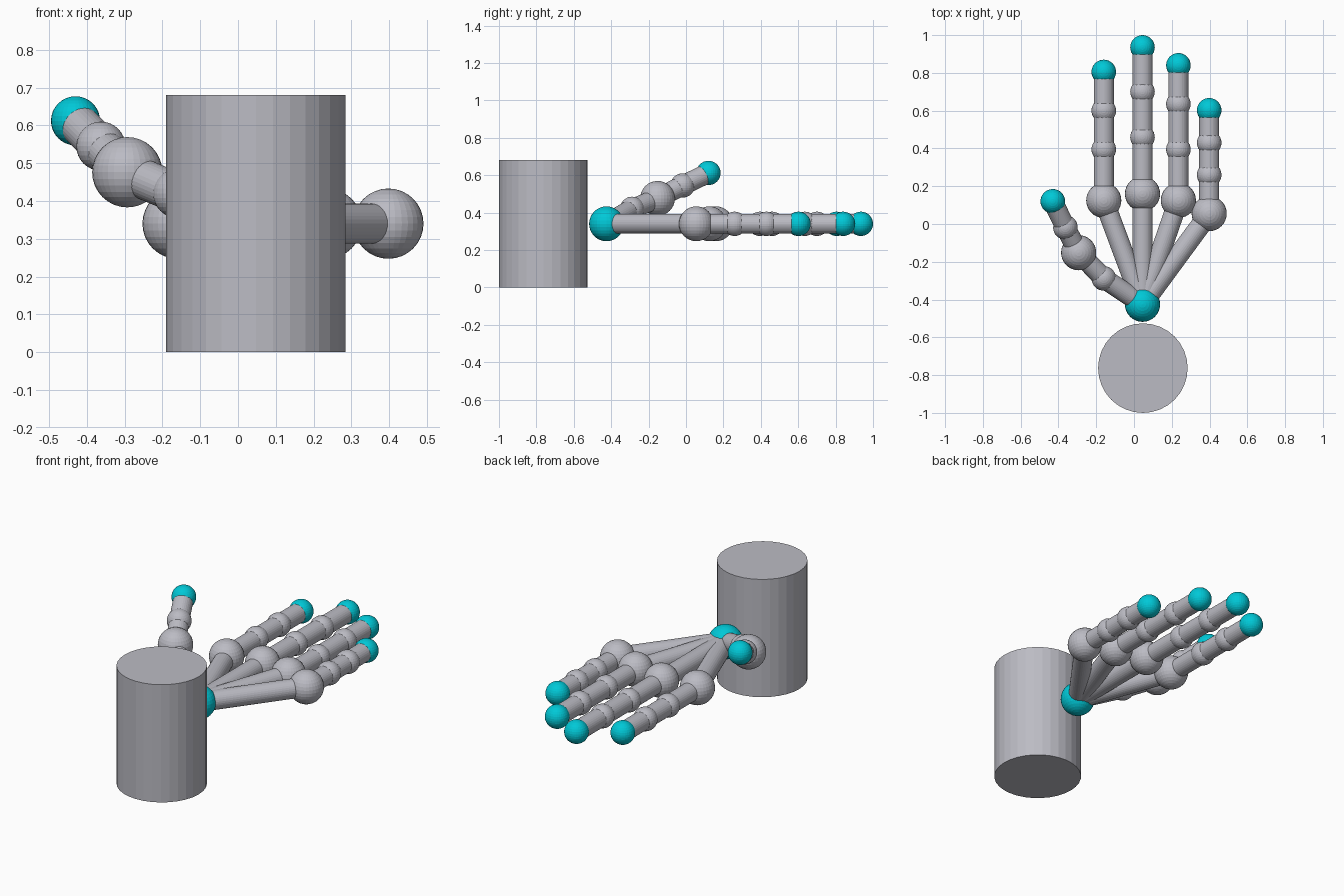
import bpy
from mathutils import Vector

if "Cube" in bpy.data.objects:
    bpy.data.objects.remove(bpy.data.objects["Cube"])


def material(name, rgb):
    m = bpy.data.materials.new(name)
    m.diffuse_color = (*rgb, 1)
    m.use_nodes = True
    m.node_tree.nodes["Principled BSDF"].inputs["Base Color"].default_value = m.diffuse_color
    return m


GREY = material("metal grey", (0.50, 0.50, 0.55))
CYAN = material("cyan", (0.0, 0.58, 0.68))

Z = 0.34                        # height of the flat hand
KNUCKLE_R, JOINT_R, BONE_R = 0.093, 0.065, 0.053


def ball(name, centre, radius, mat):
    bpy.ops.mesh.primitive_uv_sphere_add(segments=32, ring_count=16, radius=radius, location=centre)
    ob = bpy.context.object
    ob.name = name
    ob.data.materials.append(mat)


def rod(name, a, b, radius):
    a, b = Vector(a), Vector(b)
    bpy.ops.mesh.primitive_cylinder_add(vertices=32, radius=radius, depth=(b - a).length,
                                        location=(a + b) / 2)
    ob = bpy.context.object
    ob.name = name
    ob.rotation_euler = (b - a).to_track_quat('Z', 'Y').to_euler()
    ob.data.materials.append(GREY)


def digit(name, points, radii):
    """Bones chained from the wrist through the joints to a coloured tip."""
    chain = [wrist] + points
    for i, (a, b) in enumerate(zip(chain, chain[1:])):
        rod(f"{name}_bone_{i + 1}", a, b, BONE_R)
    for i, (p, r) in enumerate(zip(points, radii)):
        tip = i == len(points) - 1
        ball(f"{name}_tip" if tip else f"{name}_joint_{i + 1}", p, r, CYAN if tip else GREY)


# Forearm post and wrist
rod("forearm_post", (0.047, -0.763, 0), (0.047, -0.763, 0.68), 0.237)
wrist = (0.045, -0.425, Z)
ball("wrist", wrist, KNUCKLE_R, CYAN)

# Four straight fingers: x, then y of knuckle, two joints and tip
fingers = {
    "index_finger": (-0.16, 0.125, 0.395, 0.60, 0.805),
    "middle_finger": (0.045, 0.16, 0.46, 0.70, 0.935),
    "ring_finger": (0.235, 0.125, 0.395, 0.635, 0.84),
    "little_finger": (0.398, 0.055, 0.26, 0.43, 0.602),
}
for name, (x, *ys) in fingers.items():
    digit(name, [(x, y, Z) for y in ys], (KNUCKLE_R, JOINT_R, JOINT_R, JOINT_R))

# Raised thumb
digit("thumb", [(-0.16, -0.288, 0.42), (-0.293, -0.152, 0.476),
                (-0.363, -0.018, 0.545), (-0.43, 0.12, 0.612)],
      (JOINT_R, KNUCKLE_R, JOINT_R, JOINT_R))
